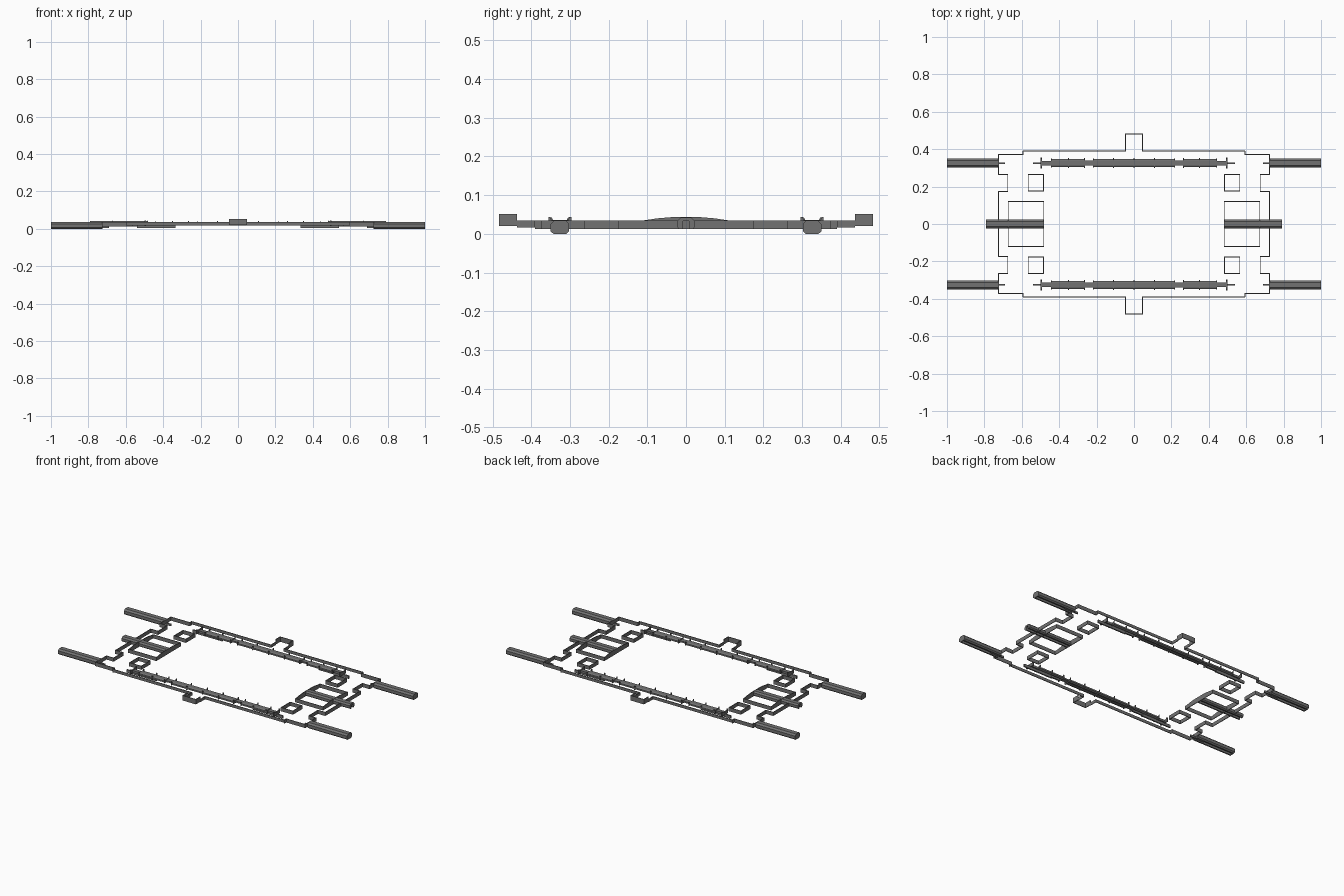
import bpy, bmesh

cube = bpy.data.objects.get("Cube")
if cube:
    bpy.data.objects.remove(cube)

steel = bpy.data.materials.new("steel_grey")
steel.use_nodes = True
steel.diffuse_color = (0.17, 0.17, 0.17, 1)
steel.node_tree.nodes["Principled BSDF"].inputs["Base Color"].default_value = (0.17, 0.17, 0.17, 1)
THICK = 0.004


def finish(name, bm):
    bmesh.ops.recalc_face_normals(bm, faces=bm.faces)
    mesh = bpy.data.meshes.new(name)
    bm.to_mesh(mesh)
    bm.free()
    mesh.materials.append(steel)
    ob = bpy.data.objects.new(name, mesh)
    bpy.context.collection.objects.link(ob)
    return ob


def wall(name, path, low, high, closed=False):
    """Thin upright strip that follows a plan path."""
    bm = bmesh.new()
    cols = [[bm.verts.new((x, y, z)) for z in (low, high)] for x, y in path]
    if closed:
        cols.append(cols[0])
    for a, b in zip(cols, cols[1:]):
        bm.faces.new((a[0], b[0], b[1], a[1]))
    mod = finish(name, bm).modifiers.new("thickness", 'SOLIDIFY')
    mod.thickness = THICK
    mod.offset = 0
    mod.use_even_offset = True


def prism(name, profile, x0, x1, y=0):
    """Profile in y and z, extruded along x."""
    bm = bmesh.new()
    face = bm.faces.new([bm.verts.new((x0, y + py, pz)) for py, pz in profile])
    out = bmesh.ops.extrude_face_region(bm, geom=[face])
    verts = [v for v in out["geom"] if isinstance(v, bmesh.types.BMVert)]
    bmesh.ops.translate(bm, verts=verts, vec=(x1 - x0, 0, 0))
    finish(name, bm)


def both(half):
    """Mirror half a profile across y = 0."""
    return half + [(-y, z) for y, z in reversed(half)]


def beam(w, low, high, slot=True):
    """Bevelled beam profile, hollow underneath when slotted."""
    h = high - low
    half = [(w * 0.7, low), (w, low + h * 0.2), (w, low + h * 0.72), (w * 0.6, high)]
    if slot:
        half = [(w * 0.35, low + h * 0.7), (w * 0.35, low)] + half
        # the slot roof closes the loop between the two mirrored halves
    return both(half)


def box(w, low, high):
    return both([(w, low), (w, high)])


def rect(x0, x1, y0, y1):
    return [(x0, y0), (x1, y0), (x1, y1), (x0, y1)]


for sx, side in ((1, "left"), (-1, "right")):
    # stepped end wall
    half = [(0.594, 0.39), (0.594, 0.372), (0.725, 0.372), (0.725, 0.265),
            (0.675, 0.265), (0.675, 0.174), (0.725, 0.174)]
    path = half + [(x, -y) for x, y in reversed(half)]
    wall(side + "_end_wall", [(sx * x, y) for x, y in path], 0.012, 0.035)

    # rectangular frame with arched cross panels
    wall(side + "_centre_frame", [(sx * x, y) for x, y in rect(0.482, 0.672, -0.12, 0.12)],
         0.012, 0.035, True)
    arch = both([(0.115, 0.034), (0.075, 0.040), (0.04, 0.043)])
    for x in (0.482, 0.672):
        prism(side + "_arched_panel", arch, sx * x - THICK / 2, sx * x + THICK / 2)

    # centre beam
    prism(side + "_centre_beam", beam(0.023, 0.012, 0.042), sx * 0.48, sx * 0.79)

    for sy, end in ((1, "back"), (-1, "front")):
        tag = side + "_" + end
        y = sy * 0.326
        # small square socket
        wall(tag + "_socket", [(sx * a, sy * b) for a, b in rect(0.484, 0.565, 0.176, 0.265)],
             0.012, 0.035, True)
        # outer beam with end cap and keel
        prism(tag + "_outer_beam", beam(0.024, 0, 0.035), sx * 0.725, sx * 0.997, y)
        prism(tag + "_outer_cap", beam(0.024, 0, 0.035, False), sx * 0.997, sx, y)
        prism(tag + "_outer_keel", box(0.004, 0.004, 0.016), sx * 0.69, sx * 0.79, y)
        # inner rail end: keel, shaft, collar
        prism(tag + "_inner_keel", box(0.004, 0.004, 0.022), sx * 0.335, sx * 0.54, y)
        prism(tag + "_rail_shaft", box(0.012, 0.019, 0.032), sx * 0.44, sx * 0.5, y)
        collar = both([(0.03, 0.016), (0.03, 0.043), (0.024, 0.043), (0.022, 0.036)])
        prism(tag + "_rail_collar", collar, sx * 0.492, sx * 0.499, y)
        prism(tag + "_rail_segment", beam(0.022, 0.018, 0.036), sx * 0.262, sx * 0.443, y)

for sy, end in ((1, "back"), (-1, "front")):
    y = sy * 0.326
    # long side wall, open at the tab
    for sx in (1, -1):
        wall(end + "_side_wall", [(sx * 0.594, sy * 0.39), (sx * 0.045, sy * 0.39),
                                  (sx * 0.045, sy * 0.437)], 0.017, 0.035)
    # raised tab
    wall(end + "_tab", [(-0.045, sy * 0.437), (-0.045, sy * 0.481),
                        (0.045, sy * 0.481), (0.045, sy * 0.437)], 0.02, 0.051)
    # inner rail middle, connecting shaft and ribs
    prism(end + "_rail_middle", beam(0.022, 0.018, 0.036), -0.218, 0.218, y)
    prism(end + "_rail_core", box(0.014, 0.024, 0.033), -0.265, 0.265, y)
    rib = both([(0.026, 0.018), (0.026, 0.042), (0.021, 0.042), (0.018, 0.036)])
    for x in (0, 0.11, 0.215, 0.265, 0.35, 0.44):
        for sx in ((1, -1) if x else (1,)):
            prism(end + "_rail_rib", rib, sx * x - 0.002, sx * x + 0.002, y)
